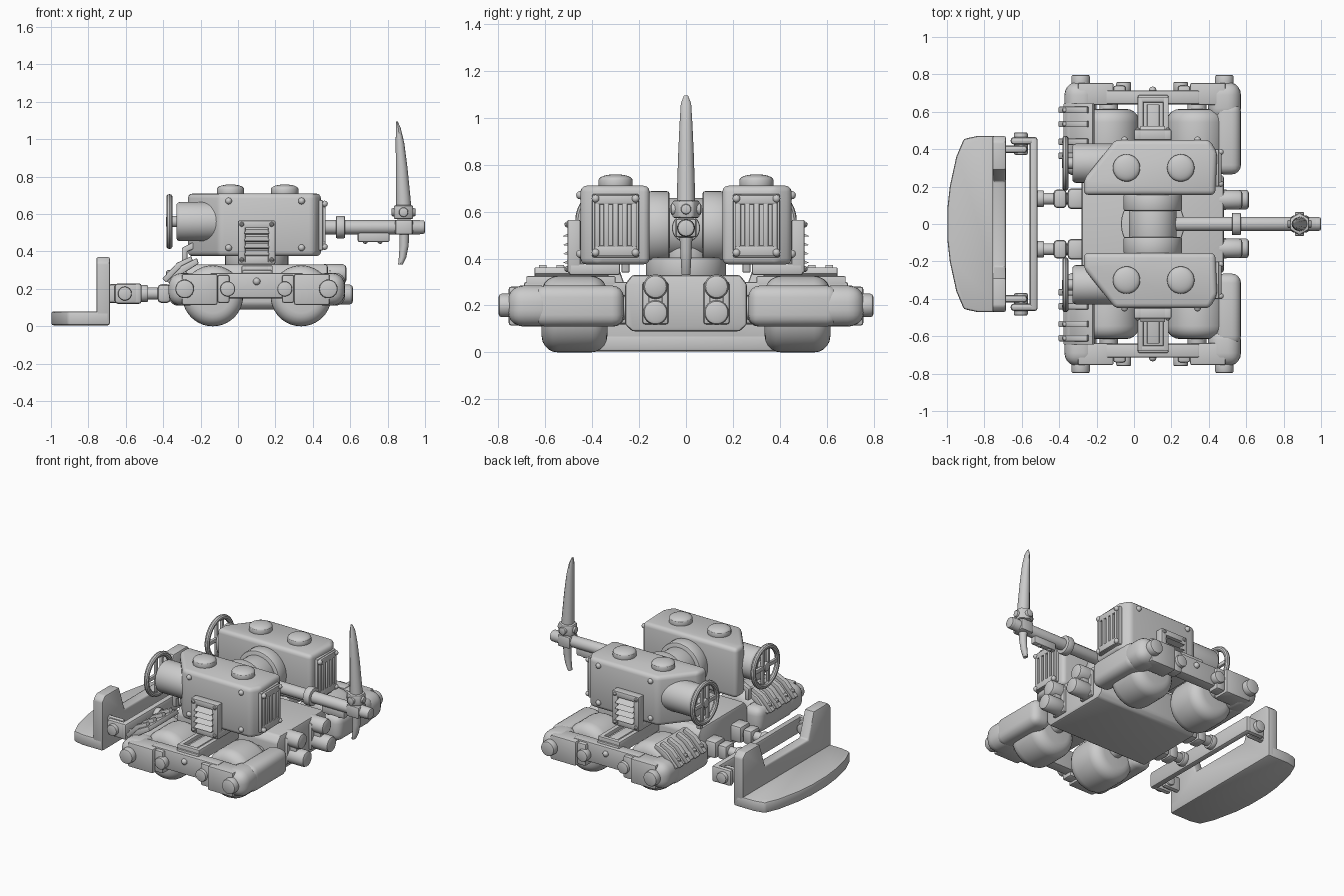
import bpy, bmesh
from math import pi, cos, sin
from mathutils import Matrix, Vector

ROT = {'x': Matrix.Rotation(pi / 2, 4, 'Y'), 'y': Matrix.Rotation(pi / 2, 4, 'X'), 'z': Matrix()}


def soften(bm, bevel, seg=2):
    bmesh.ops.recalc_face_normals(bm, faces=bm.faces)
    if bevel:
        edges = [e for e in bm.edges if e.calc_face_angle(0) > 0.4]
        bmesh.ops.bevel(bm, geom=edges, offset=bevel, segments=seg, profile=0.5,
                        affect='EDGES', clamp_overlap=True)
    return bm


def box(x0, x1, y0, y1, z0, z1, bevel=0.01, seg=2):
    bm = bmesh.new()
    bmesh.ops.create_cube(bm, size=1)
    for v in bm.verts:
        v.co = ((x0 + x1) / 2 + v.co.x * (x1 - x0), (y0 + y1) / 2 + v.co.y * (y1 - y0),
                (z0 + z1) / 2 + v.co.z * (z1 - z0))
    return soften(bm, bevel, seg)


def cyl(axis, c, r, depth, bevel=0.008, seg=2, sides=32, r2=None):
    bm = bmesh.new()
    bmesh.ops.create_cone(bm, cap_ends=True, segments=sides, radius1=r,
                          radius2=r if r2 is None else r2, depth=depth,
                          matrix=Matrix.Translation(c) @ ROT[axis])
    return soften(bm, bevel, seg)


def ball(c, r, scale=(1, 1, 1), u=24):
    bm = bmesh.new()
    bmesh.ops.create_uvsphere(bm, u_segments=u, v_segments=u // 2, radius=r,
                              matrix=Matrix.Translation(c) @ Matrix.Diagonal((*scale, 1)))
    return bm


def ring(c, R, r):
    bm = bmesh.new()
    bmesh.ops.create_circle(bm, segments=10, radius=r,
                            matrix=Matrix.Translation((c[0], c[1], c[2] + R)) @ ROT['y'])
    bmesh.ops.spin(bm, geom=bm.verts[:] + bm.edges[:], cent=c, axis=(1, 0, 0),
                   angle=2 * pi, steps=32, use_merge=True)
    bmesh.ops.remove_doubles(bm, verts=bm.verts, dist=1e-4)
    return soften(bm, 0)


def prism(axis, pts, lo, hi, bevel=0.01, seg=2):
    put = {'x': lambda p, h: (h, *p), 'y': lambda p, h: (p[0], h, p[1]), 'z': lambda p, h: (*p, h)}[axis]
    bm = bmesh.new()
    a, b = [[bm.verts.new(put(p, h)) for p in pts] for h in (lo, hi)]
    bm.faces.new(a)
    bm.faces.new(b)
    for i in range(len(pts)):
        j = (i + 1) % len(pts)
        bm.faces.new((a[i], a[j], b[j], b[i]))
    return soften(bm, bevel, seg)


def loft(sections, n=12):
    # sections: (z, x centre, x half, y half)
    bm = bmesh.new()
    rings = [[bm.verts.new((cx + hx * cos(2 * pi * k / n), hy * sin(2 * pi * k / n), z))
              for k in range(n)] for z, cx, hx, hy in sections]
    for a, b in zip(rings, rings[1:]):
        for k in range(n):
            bm.faces.new((a[k], a[(k + 1) % n], b[(k + 1) % n], b[k]))
    bm.faces.new(rings[0])
    bm.faces.new(rings[-1])
    return soften(bm, 0)


def part(name, *shapes, mirror=True):
    bm = bmesh.new()
    for s in shapes:
        tmp = bpy.data.meshes.new("tmp")
        s.to_mesh(tmp)
        s.free()
        bm.from_mesh(tmp)
        bpy.data.meshes.remove(tmp)
    me = bpy.data.meshes.new(name)
    bm.to_mesh(me)
    bm.free()
    ob = bpy.data.objects.new(name, me)
    bpy.context.collection.objects.link(ob)
    bpy.ops.object.select_all(action='DESELECT')
    ob.select_set(True)
    bpy.context.view_layer.objects.active = ob
    bpy.ops.object.shade_smooth_by_angle(angle=0.6)
    if mirror:
        m = ob.modifiers.new("mirror_y", 'MIRROR')
        m.use_axis = (False, True, False)
        m.use_mirror_merge = False
    return ob


# scoop: floor plate and notched upright wall
half = [(-0.685, 0.47), (-0.84, 0.47), (-0.91, 0.455), (-0.95, 0.36), (-0.985, 0.2), (-0.998, 0.08)]
part("scoop_floor", prism('z', half + [(x, -y) for x, y in reversed(half)], 0.005, 0.08, 0.012), mirror=False)
wall = [(0.47, 0.01), (0.47, 0.34), (0.44, 0.37), (0.29, 0.37), (0.23, 0.2)]
part("scoop_wall", prism('x', wall + [(-y, z) for y, z in reversed(wall)], -0.757, -0.685, 0.01), mirror=False)

# hinge frame and push rods behind the scoop
part("hinge_bar", box(-0.558, -0.515, -0.465, 0.465, 0.12, 0.23, 0.015), mirror=False)
part("hinge_arms", box(-0.66, -0.53, 0.425, 0.465, 0.12, 0.23, 0.018),
     box(-0.7, -0.57, 0.38, 0.42, 0.125, 0.225, 0.018),
     cyl('y', (-0.605, 0.43, 0.175), 0.037, 0.12))
part("push_rods", cyl('x', (-0.5, 0.135, 0.175), 0.045, 0.04), cyl('x', (-0.42, 0.135, 0.175), 0.032, 0.22),
     box(-0.43, -0.36, 0.085, 0.185, 0.125, 0.225, 0.02), box(-0.355, -0.26, 0.08, 0.19, 0.12, 0.235, 0.02))

# central chassis
part("chassis", prism('x', [(-0.26, 0.12), (-0.23, 0.09), (0.23, 0.09), (0.26, 0.12), (0.26, 0.29),
     (0.23, 0.33), (-0.23, 0.33), (-0.26, 0.29)], -0.28, 0.48, 0.012), mirror=False)
part("pivot", cyl('z', (0.1, 0, 0.36), 0.17, 0.09), cyl('z', (0.1, 0, 0.42), 0.1, 0.1), mirror=False)

# rear couplings
part("rear_couplings", cyl('x', (0.51, 0.13, 0.28), 0.052, 0.14, 0.02), cyl('x', (0.545, 0.13, 0.17), 0.053, 0.14, 0.018),
     box(0.48, 0.55, 0.1, 0.16, 0.17, 0.28), box(0.47, 0.5, 0.075, 0.185, 0.12, 0.3))

# drum wheels and axles
for name, x in (("front_wheel", -0.135), ("rear_wheel", 0.337)):
    part(name, cyl('y', (x, 0.475, 0.163), 0.163, 0.28, 0.07, 5, 40),
         cyl('y', (x, 0.475, 0.19), 0.05, 0.46))

# side frame with end beams
part("side_frame", box(-0.37, -0.235, 0.26, 0.65, 0.11, 0.285, 0.05, 4), box(0.43, 0.572, 0.265, 0.65, 0.11, 0.285, 0.05, 4),
     box(0.395, 0.572, 0.55, 0.76, 0.11, 0.285, 0.07, 5), box(-0.372, -0.2, 0.55, 0.76, 0.11, 0.285, 0.07, 5),
     box(-0.3, -0.11, 0.635, 0.755, 0.115, 0.28), box(0.3, 0.49, 0.635, 0.755, 0.115, 0.28),
     box(-0.15, 0.35, 0.64, 0.715, 0.15, 0.285))
part("frame_clamps", *[box(x, x + 0.065, 0.66, 0.74, 0.125, 0.275, 0.012) for x in (-0.11, 0.235)],
     *[cyl('y', (x, 0.735, 0.2), 0.04, 0.05) for x in (-0.055, 0.25)])
part("frame_bolts", *[cyl('y', (x, 0.76, 0.2), 0.05, 0.075, 0.012) for x in (-0.285, 0.483)],
     ball((0.1, 0.715, 0.24), 0.02, u=12))

# framed deck between the wheels
part("deck", box(0.02, 0.185, 0.24, 0.69, 0.24, 0.3), box(0.02, 0.05, 0.3, 0.68, 0.27, 0.325, 0.006),
     box(0.155, 0.185, 0.3, 0.68, 0.27, 0.325, 0.006), box(0.02, 0.185, 0.65, 0.68, 0.27, 0.325, 0.006),
     box(0.07, 0.135, 0.3, 0.64, 0.28, 0.312, 0.004))

# sloped fenders with bolted straps
part("fender", prism('y', [(-0.38, 0.24), (-0.3, 0.325), (-0.22, 0.365), (-0.21, 0.335), (-0.29, 0.285), (-0.35, 0.22)],
     0.33, 0.645, 0.006))
straps = []
for y in (0.365, 0.44, 0.535, 0.61):
    straps += [prism('y', [(-0.405, 0.255), (-0.325, 0.34), (-0.25, 0.375), (-0.24, 0.345), (-0.31, 0.3), (-0.385, 0.235)],
                     y - 0.017, y + 0.017, 0.005), ball((-0.37, y, 0.285), 0.017, u=10)]
part("fender_straps", *straps, prism('y', [(-0.3, 0.34), (-0.3, 0.42), (-0.24, 0.45), (-0.22, 0.42), (-0.27, 0.4), (-0.27, 0.34)],
     0.24, 0.275, 0.006))

# twin engine tanks
tank = [(-0.268, 0.155), (0.435, 0.155), (0.445, 0.38), (0.405, 0.45), (-0.1, 0.45), (-0.268, 0.24)]
part("tank", prism('z', tank, 0.375, 0.71, 0.026, 3))
part("tank_caps", *[s for x in (-0.04, 0.25) for s in
     (cyl('z', (x, 0.3, 0.72), 0.073, 0.04, 0.006), ball((x, 0.3, 0.735), 0.072, (1, 1, 0.33)))])
part("tank_bolts", *[ball((x, 0.45, z), 0.018, u=12) for x in (-0.05, 0.34) for z in (0.67, 0.42)])

# drum joining the tanks
part("tank_flange", cyl('y', (0.1, 0.115, 0.53), 0.157, 0.09, 0.012, sides=48))
part("tank_drum", cyl('y', (0.1, 0, 0.53), 0.128, 0.2, sides=48), mirror=False)

# side grille with louvres
part("side_grille", box(0.01, 0.19, 0.42, 0.48, 0.34, 0.56), box(0.0, 0.2, 0.28, 0.5, 0.33, 0.38),
     box(0.0, 0.04, 0.45, 0.505, 0.34, 0.565, 0.006), box(0.16, 0.2, 0.45, 0.505, 0.34, 0.565, 0.006),
     box(0.0, 0.2, 0.45, 0.505, 0.525, 0.565, 0.006),
     *[prism('x', [(0.47, z), (0.525, z + 0.006), (0.475, z + 0.032)], 0.035, 0.165, 0) for z in (0.375, 0.413, 0.451, 0.489)],
     *[ball((x, 0.505, z), 0.013, u=10) for x in (0.02, 0.18) for z in (0.355, 0.545)])

# rear grille panel with vertical bars
part("rear_grille", box(0.42, 0.455, 0.2, 0.4, 0.405, 0.675, 0.008), box(0.43, 0.468, 0.21, 0.39, 0.63, 0.67, 0.006),
     box(0.43, 0.468, 0.21, 0.39, 0.41, 0.455, 0.006),
     *[box(0.43, 0.468, y - 0.012, y + 0.012, 0.45, 0.635, 0.005) for y in (0.222, 0.261, 0.3, 0.339, 0.378)],
     *[ball((0.463, y, z), 0.017, u=12) for y in (0.215, 0.385) for z in (0.425, 0.655)])

# valve housing and handwheel
part("valve_housing", cyl('x', (-0.2, 0.325, 0.56), 0.105, 0.26, 0.02, 3), cyl('x', (-0.34, 0.325, 0.56), 0.03, 0.09))
part("handwheel", ring((-0.367, 0.325, 0.56), 0.13, 0.017),
     box(-0.377, -0.357, 0.2, 0.45, 0.547, 0.573, 0.004), box(-0.377, -0.357, 0.285, 0.305, 0.45, 0.68, 0.004),
     box(-0.377, -0.357, 0.345, 0.365, 0.45, 0.68, 0.004))

# tail boom
part("boom", cyl('x', (0.58, 0, 0.53), 0.038, 0.8), cyl('x', (0.548, 0, 0.53), 0.06, 0.05),
     box(0.64, 0.81, -0.02, 0.02, 0.45, 0.51), ball((0.68, 0, 0.455), 0.015, u=10), ball((0.76, 0, 0.455), 0.015, u=10),
     cyl('x', (0.965, 0, 0.53), 0.037, 0.07, 0.012), mirror=False)

# rotor hub and blades
part("rotor_hub", box(0.84, 0.935, -0.045, 0.045, 0.49, 0.57, 0.012), cyl('z', (0.885, 0, 0.61), 0.06, 0.075, 0.01, sides=6),
     cyl('y', (0.885, 0, 0.61), 0.025, 0.13), cyl('x', (0.885, 0, 0.61), 0.022, 0.13), mirror=False)
part("rotor_blades", loft([(0.6, 0.888, 0.042, 0.04), (0.7, 0.883, 0.038, 0.038), (0.85, 0.875, 0.031, 0.033),
     (0.98, 0.866, 0.023, 0.027), (1.06, 0.857, 0.013, 0.022), (1.095, 0.85, 0.004, 0.008)]),
     loft([(0.53, 0.89, 0.028, 0.03), (0.43, 0.888, 0.024, 0.024), (0.37, 0.88, 0.02, 0.021), (0.33, 0.868, 0.012, 0.018)]),
     mirror=False)
